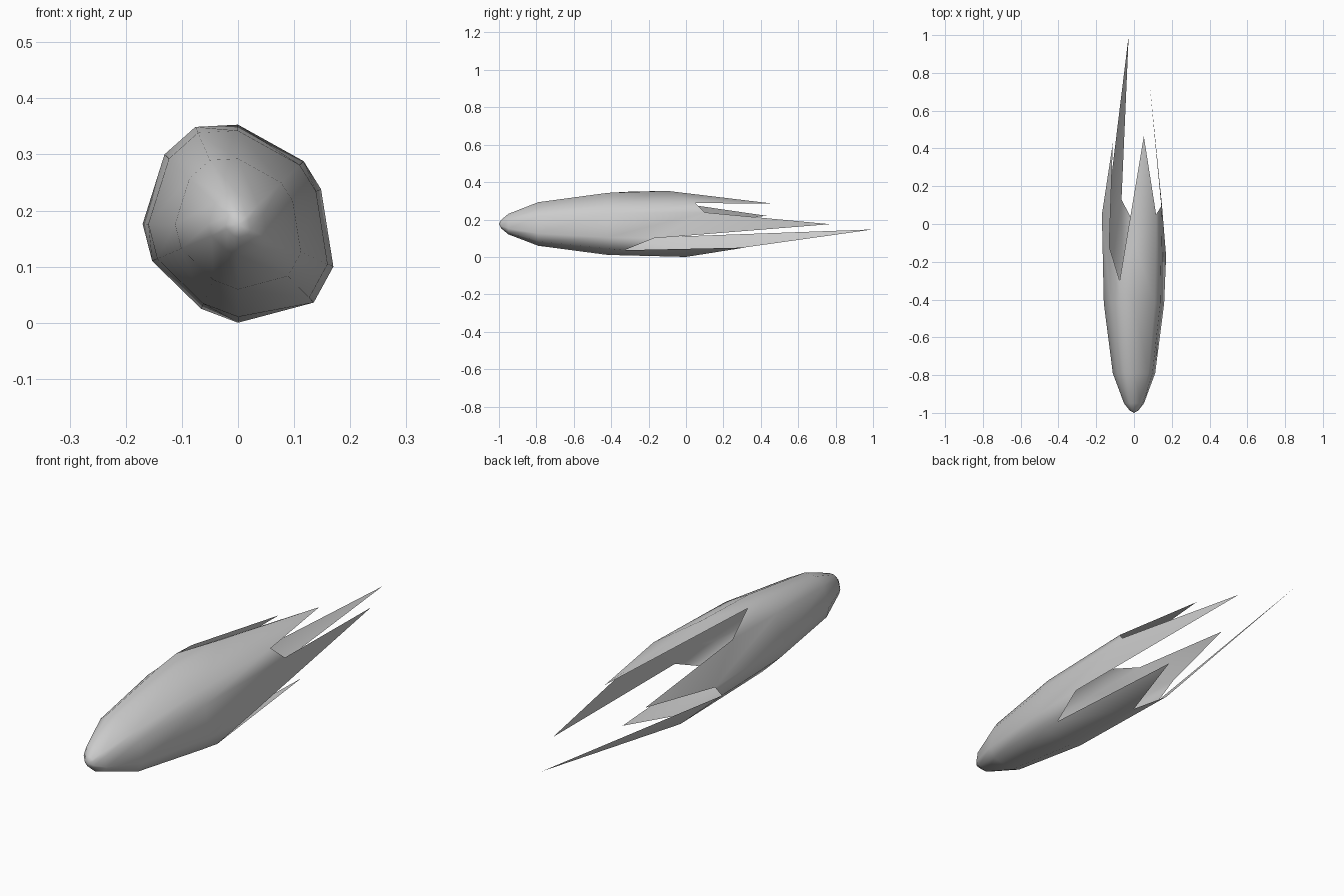
import bpy, bmesh, math

if "Cube" in bpy.data.objects:
    bpy.data.objects.remove(bpy.data.objects["Cube"])

CENTRE_Z = 0.175

# Torn rear rim of the shell, going once around the axis (x, y, z)
rim = [
    (0.17, -0.17, 0.10), (0.148, 0.10, 0.238),                        # right blade root
    (0.117, 0.05, 0.288), (0.0, -0.10, 0.353), (-0.076, -0.30, 0.349),  # top blade root
    (-0.131, -0.12, 0.30), (-0.17, 0.05, 0.176),                      # upper left blade root
    (-0.153, -0.02, 0.11), (-0.066, 0.13, 0.025),                     # lower left blade root
    (0.0, 0.0, 0.0), (0.135, -0.33, 0.036),                           # bottom blade root
]

# Each blade: rim indices at its root, and its tip
blades = [
    ([0, 1], (0.08, 0.77, 0.175)),
    ([2, 3, 4], (0.052, 0.465, 0.285)),
    ([5, 6], (-0.112, 0.43, 0.22)),
    ([7, 8], (-0.028, 1.0, 0.147)),
    ([9, 10], (0.075, 0.315, 0.05)),
]

# Nose profile: y position, fraction of the rim radius
profile = [(-0.988, 0.13), (-0.95, 0.31), (-0.79, 0.66), (-0.42, 0.94)]

bm = bmesh.new()
rings = []
for y, f in profile:
    rings.append([bm.verts.new((x * f, y, CENTRE_Z + (z - CENTRE_Z) * f))
                  for x, _, z in rim])
rings.append([bm.verts.new(p) for p in rim])

# Rounded nose and lofted shell
nose = bm.verts.new((0, -1, CENTRE_Z))
n = len(rim)
for i in range(n):
    j = (i + 1) % n
    bm.faces.new((nose, rings[0][j], rings[0][i]))
    for a, b in zip(rings, rings[1:]):
        bm.faces.new((a[i], a[j], b[j], b[i]))

# Trailing blades fan out from the rim to sharp tips
for root, tip in blades:
    t = bm.verts.new(tip)
    for i, j in zip(root, root[1:]):
        bm.faces.new((rings[-1][i], rings[-1][j], t))

bmesh.ops.recalc_face_normals(bm, faces=bm.faces)
# Make sure the shell faces outward
bm.faces.ensure_lookup_table()
bm.normal_update()
if bm.faces[0].normal.y > 0:
    bmesh.ops.reverse_faces(bm, faces=bm.faces)

mesh = bpy.data.meshes.new("torn_shell")
bm.to_mesh(mesh)
bm.free()
shell = bpy.data.objects.new("torn_shell", mesh)
bpy.context.collection.objects.link(shell)
bpy.context.view_layer.objects.active = shell
shell.select_set(True)
bpy.ops.object.shade_smooth_by_angle(angle=math.radians(60))
